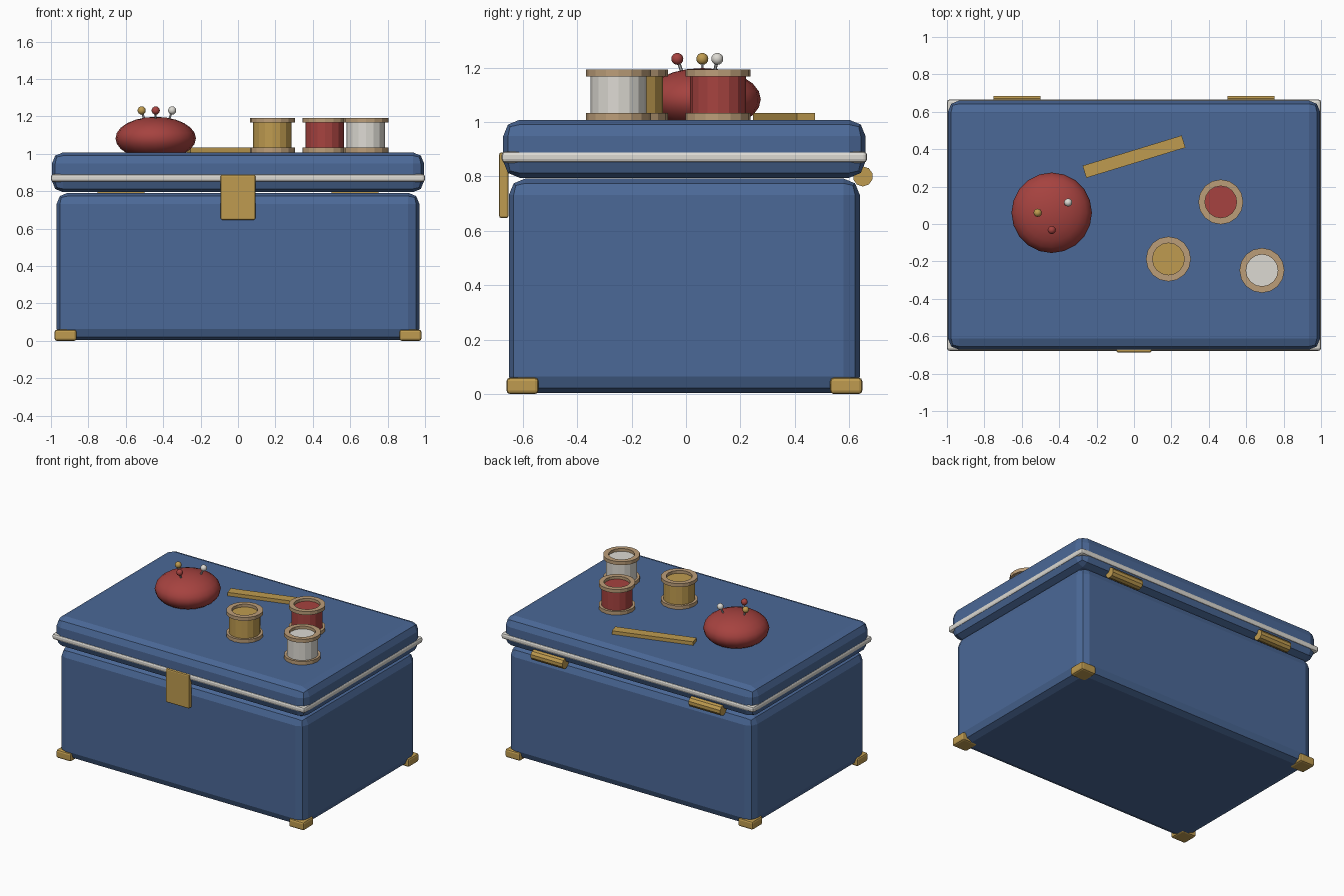
import bpy, bmesh
from math import radians, cos, sin, tau
from mathutils import Vector, Matrix

if "Cube" in bpy.data.objects:
    bpy.data.objects.remove(bpy.data.objects["Cube"])


def material(name, rgb):
    m = bpy.data.materials.new(name)
    m.diffuse_color = (*rgb, 1)
    m.use_nodes = True
    m.node_tree.nodes["Principled BSDF"].inputs["Base Color"].default_value = m.diffuse_color
    return m


BLUE = material("blue_cloth", (0.07, 0.14, 0.31))
GOLD = material("brass", (0.52, 0.33, 0.08))
RED = material("red", (0.38, 0.055, 0.05))
CREAM = material("cream", (0.72, 0.70, 0.65))
WOOD = material("wood", (0.50, 0.34, 0.19))
STEEL = material("steel", (0.45, 0.45, 0.47))


def finish(name, bm, mat, smooth=False):
    bmesh.ops.recalc_face_normals(bm, faces=bm.faces)
    me = bpy.data.meshes.new(name)
    bm.to_mesh(me)
    bm.free()
    me.materials.append(mat)
    for p in me.polygons:
        p.use_smooth = smooth
    ob = bpy.data.objects.new(name, me)
    bpy.context.collection.objects.link(ob)
    return ob


def box(name, lo, hi, mat, bevel=0.0, segments=2, turn=0.0):
    lo, hi = Vector(lo), Vector(hi)
    bm = bmesh.new()
    bmesh.ops.create_cube(bm, size=1, matrix=Matrix.Diagonal((*(hi - lo), 1)))
    if bevel:
        bmesh.ops.bevel(bm, geom=bm.edges[:], offset=bevel, segments=segments,
                        profile=0.5, affect='EDGES')
    bm.transform(Matrix.Translation((lo + hi) / 2) @ Matrix.Rotation(turn, 4, 'Z'))
    return finish(name, bm, mat)


def rod(name, a, b, radius, sides, mat):
    a, b = Vector(a), Vector(b)
    d = b - a
    bm = bmesh.new()
    bmesh.ops.create_cone(bm, cap_ends=True, segments=sides, radius1=radius,
                          radius2=radius, depth=d.length)
    bm.transform(Matrix.Translation((a + b) / 2) @ d.to_track_quat('Z', 'Y').to_matrix().to_4x4())
    return finish(name, bm, mat)


def ball(name, centre, radii, u, v, mat):
    bm = bmesh.new()
    bmesh.ops.create_uvsphere(bm, u_segments=u, v_segments=v, radius=1)
    bm.transform(Matrix.Translation(centre) @ Matrix.Diagonal((*radii, 1)))
    return finish(name, bm, mat, True)


def ring(name, x, y, z0, z1, inner, outer, sides, mat):
    # rectangular section swept round a vertical axis
    bm = bmesh.new()
    section = [(inner, z0), (outer, z0), (outer, z1), (inner, z1)]
    loops = [[bm.verts.new((x + r * cos(tau * i / sides), y + r * sin(tau * i / sides), z))
              for r, z in section] for i in range(sides)]
    for i in range(sides):
        p, q = loops[i], loops[(i + 1) % sides]
        for k in range(4):
            n = (k + 1) % 4
            bm.faces.new((p[k], q[k], q[n], p[n]))
    return finish(name, bm, mat)


YC = -0.006   # the box sits slightly forward of centre
LID = 1.008   # lid surface

# box body, lid and trim band
box("box_body", (-0.97, YC - 0.645, 0.004), (0.97, YC + 0.645, 0.792), BLUE, 0.06)
box("lid", (-0.995, YC - 0.666, 0.795), (0.995, YC + 0.666, LID), BLUE, 0.06)
box("lid_trim", (-1, YC - 0.672, 0.85), (1, YC + 0.672, 0.892), CREAM, 0.014)

# corner feet
for sx, side in ((-1, "left"), (1, "right")):
    for sy, end in ((-1, "front"), (1, "back")):
        c = Vector((sx * 0.922, YC + sy * 0.595, 0.03))
        h = Vector((0.059, 0.059, 0.03))
        box(f"foot_{end}_{side}", c - h, c + h, GOLD, 0.013)

# latch and hinges
box("latch", (-0.093, -0.687, 0.647), (0.093, -0.652, 0.888), GOLD, 0.008)
for sx, side in ((-1, "left"), (1, "right")):
    rod(f"hinge_{side}", (sx * 0.5, 0.65, 0.8), (sx * 0.75, 0.65, 0.8), 0.037, 10, GOLD)

# pincushion with three tilted pins
cx, cy = -0.44, 0.06
ball("pincushion", (cx, cy, 1.083), (0.215, 0.215, 0.115), 20, 12, RED)
for label, dx, dy, mat in (("yellow", -0.075, 0, GOLD), ("red", 0, -0.092, RED),
                           ("white", 0.088, 0.055, CREAM)):
    head = (cx + dx, cy + dy, 1.232)
    rod(f"pin_shaft_{label}", (cx + dx * 0.65, cy + dy * 0.65, 1.14), head, 0.006, 6, STEEL)
    ball(f"pin_head_{label}", head, (0.022,) * 3, 12, 8, mat)

# thread spools with open flanges
for label, x, y, mat in (("yellow", 0.184, -0.187, GOLD), ("red", 0.464, 0.118, RED),
                         ("white", 0.684, -0.248, CREAM)):
    rod(f"thread_{label}", (x, y, LID + 0.005), (x, y, 1.172), 0.103, 16, mat)
    ring(f"spool_bottom_{label}", x, y, LID, LID + 0.025, 0.085, 0.12, 16, WOOD)
    ring(f"spool_top_{label}", x, y, 1.167, 1.192, 0.085, 0.12, 16, WOOD)

# measuring stick lying on the lid
box("measuring_stick", (-0.277, 0.326, LID - 0.002), (0.277, 0.394, 1.033), GOLD,
    turn=radians(17))
